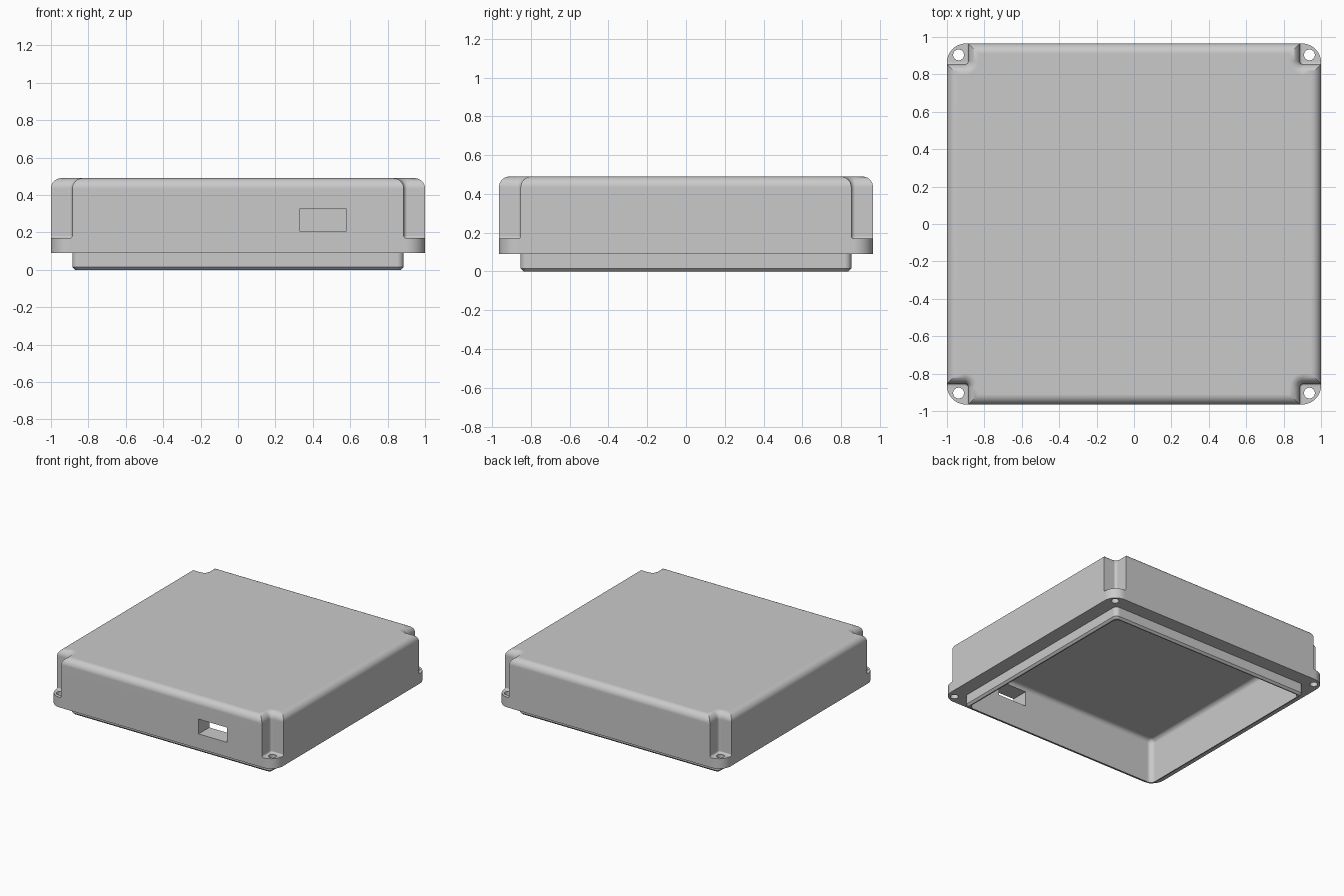
import bpy, bmesh
from math import sin, cos, pi
from mathutils import Matrix

cube = bpy.data.objects.get("Cube")
if cube:
    bpy.data.objects.remove(cube, do_unlink=True)

HX, HY = 1.0, 0.965          # outer half size
NX, NY = 0.886, 0.853        # inner corner of the notches
CX, CY = 0.862, 0.83         # cavity half size
FOOT = 0.012                 # fillet where the notch meets the flange
SEG = 8

grey = bpy.data.materials.new("light_grey_plastic")
grey.use_nodes = True
grey.diffuse_color = (0.59, 0.59, 0.59, 1)
grey.node_tree.nodes["Principled BSDF"].inputs["Base Color"].default_value = (0.59, 0.59, 0.59, 1)


def around(corner):
    """Mirror one corner path to all four corners, counter-clockwise."""
    ring = []
    for sx, sy in ((1, 1), (-1, 1), (-1, -1), (1, -1)):
        pts = corner if sx * sy > 0 else corner[::-1]
        ring += [(x * sx, y * sy) for x, y in pts]
    return ring


def rounded(x, y, rx, ry):
    """Rectangle with round corners."""
    angles = [i * pi / 2 / (SEG + 2) for i in range(SEG + 3)]
    return around([(x - rx + rx * cos(a), y - ry + ry * sin(a)) for a in angles])


def notched(inset, foot=0.0):
    """Rectangle with a filleted square notch in each corner."""
    grow = foot - inset
    nx, ny, r = NX + grow, NY + grow, 0.02 - grow
    angles = [i * pi / 2 / SEG for i in range(SEG + 1)]
    arc = [(nx + r - r * sin(a), ny + r - r * cos(a)) for a in angles]
    return around([(HX - inset, ny)] + arc + [(nx, HY - inset)])


# Section rings: from the ceiling, down the cavity, round the rim and up the outside
rings = []
ceiling, cr = 0.355, 0.035
for i in range(7):
    a = i * pi / 12
    d = cr * (1 - sin(a))
    rings.append((rounded(CX - d, CY - d, 0.04 - d, 0.04 - d), ceiling - cr * (1 - cos(a))))
rings.append((rounded(CX, CY, 0.04, 0.04), 0.0))
rings.append((rounded(0.871, 0.838, 0.025, 0.025), 0.0))
for z in (0.015, 0.09):
    rings.append((rounded(NX, NY, 0.035, 0.035), z))
flange = rounded(HX, HY, HX - NX - FOOT, HY - NY - FOOT)
rings += [(flange, 0.09), (flange, 0.17)]
for i in range(5):
    a = i * pi / 8
    rings.append((notched(0, FOOT * (1 - sin(a))), 0.17 + FOOT * (1 - cos(a))))
top, tr = 0.49, 0.055
for i in range(9):
    a = i * pi / 16
    rings.append((notched(tr * (1 - cos(a))), top - tr + tr * sin(a)))

# Case shell
bm = bmesh.new()
loops = [[bm.verts.new((x, y, z)) for x, y in ring] for ring, z in rings]
for lo, hi in zip(loops, loops[1:]):
    n = len(lo)
    for i in range(n):
        j = (i + 1) % n
        bm.faces.new((lo[i], lo[j], hi[j], hi[i]))
bm.faces.new(loops[0][::-1])
bm.faces.new(loops[-1])
bmesh.ops.remove_doubles(bm, verts=bm.verts, dist=0.0001)
bmesh.ops.recalc_face_normals(bm, faces=bm.faces)


def add_object(name, bm):
    mesh = bpy.data.meshes.new(name)
    bm.to_mesh(mesh)
    bm.free()
    mesh.materials.append(grey)
    ob = bpy.data.objects.new(name, mesh)
    bpy.context.collection.objects.link(ob)
    return ob


case = add_object("case_shell", bm)

# Cutters: port window and four screw holes
bm = bmesh.new()
place = Matrix.Translation((0.454, -0.9, 0.266)) @ Matrix.Diagonal((0.253, 0.4, 0.118, 1))
bmesh.ops.create_cube(bm, size=1, matrix=place)
for sx in (-1, 1):
    for sy in (-1, 1):
        bmesh.ops.create_cone(bm, cap_ends=True, segments=24, radius1=0.029, radius2=0.029,
                              depth=0.2, matrix=Matrix.Translation((sx * 0.938, sy * 0.904, 0.13)))
cutter = add_object("hole_cutter", bm)
cutter.hide_render = True

bpy.ops.object.select_all(action='DESELECT')
case.select_set(True)
bpy.context.view_layer.objects.active = case
cut = case.modifiers.new("openings", 'BOOLEAN')
cut.operation = 'DIFFERENCE'
cut.solver = 'EXACT'
cut.object = cutter
bpy.ops.object.modifier_apply(modifier=cut.name)
bpy.data.objects.remove(cutter, do_unlink=True)

# Smooth fillets, flat panels
bpy.ops.object.shade_smooth_by_angle(angle=pi / 6)
flat = case.modifiers.new("flat_panels", 'WEIGHTED_NORMAL')
flat.keep_sharp = True
